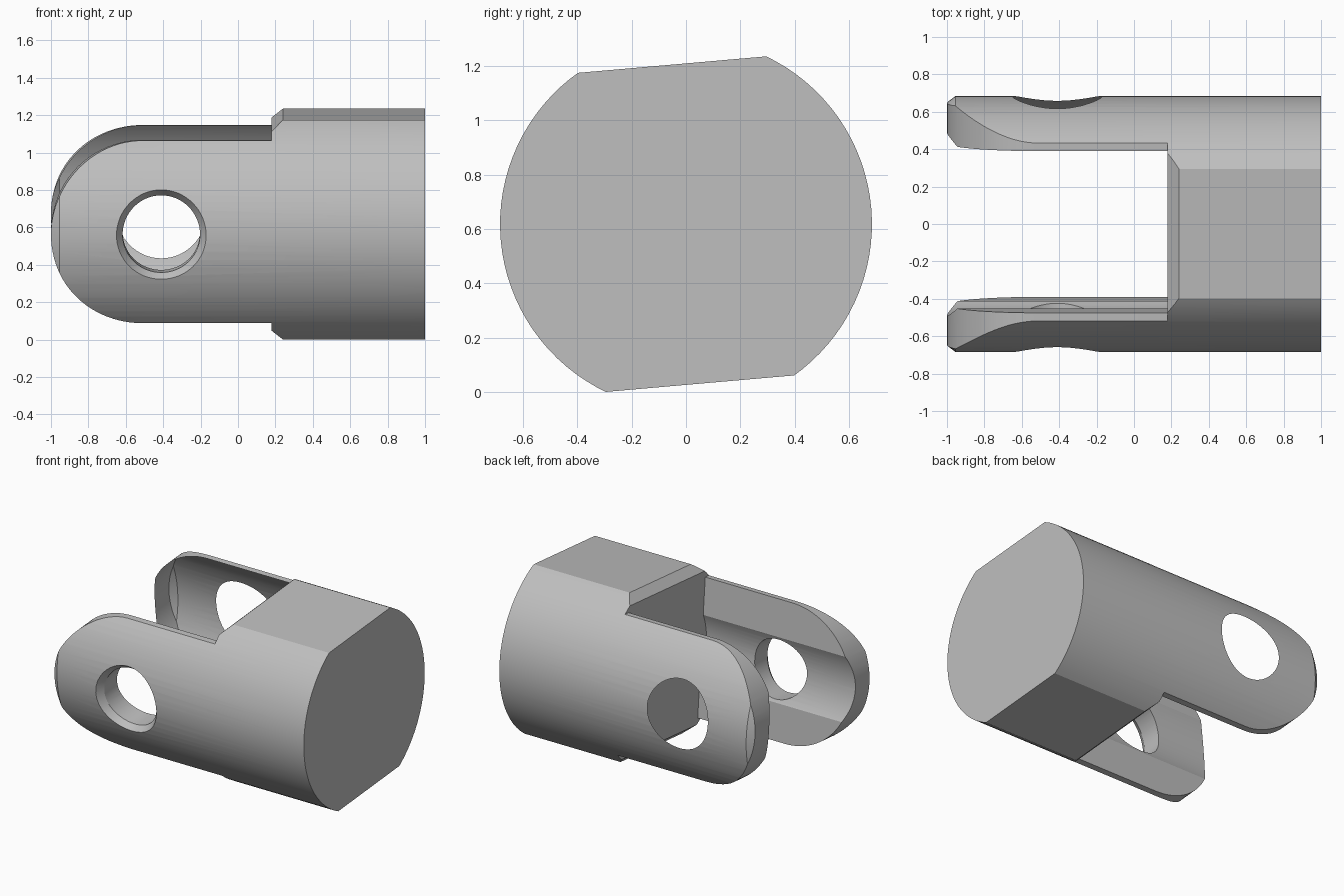
import bpy, bmesh
from math import sin, cos, pi, sqrt, radians
from mathutils import Matrix

if "Cube" in bpy.data.objects:
    bpy.data.objects.remove(bpy.data.objects["Cube"])

RADIUS = 0.684       # turned bar
ARM_HALF = 0.49      # half height of the fork arms
SLOT_END = 0.18      # floor of the fork slot
SEGMENTS = 96

steel = bpy.data.materials.new("grey_steel")
steel.use_nodes = True
colour = (0.52, 0.52, 0.52, 1)
steel.diffuse_color = colour
steel.node_tree.nodes["Principled BSDF"].inputs["Base Color"].default_value = colour


def loft(name, rings):
    """Closed solid through a row of rings with equal point counts."""
    bm = bmesh.new()
    loops = [[bm.verts.new(p) for p in ring] for ring in rings]
    n = len(loops[0])
    for a, b in zip(loops, loops[1:]):
        for i in range(n):
            j = (i + 1) % n
            bm.faces.new((a[i], a[j], b[j], b[i]))
    bm.faces.new(loops[0])
    bm.faces.new(loops[-1])
    bmesh.ops.recalc_face_normals(bm, faces=bm.faces)
    mesh = bpy.data.meshes.new(name)
    bm.to_mesh(mesh)
    bm.free()
    mesh.materials.append(steel)
    obj = bpy.data.objects.new(name, mesh)
    bpy.context.collection.objects.link(obj)
    return obj


def x_ring(x, r):
    return [(x, r * cos(2 * pi * i / SEGMENTS), r * sin(2 * pi * i / SEGMENTS))
            for i in range(SEGMENTS)]


def pin_ring(r, offset, side):
    """Ring around the pin axis that follows the bar surface at an offset."""
    ring = []
    for i in range(64):
        a = 2 * pi * i / 64
        z = r * sin(a)
        ring.append((-0.41 + r * cos(a), side * (sqrt(RADIUS ** 2 - z * z) + offset), z))
    return ring


# Turned bar with a chamfered tip
body = loft("fork_end", [x_ring(-1, 0.65), x_ring(-0.955, RADIUS), x_ring(1, RADIUS)])

# Side outline: flats, chamfered shoulder and rounded arm tips
upper = [(1.2, 0.589), (0.24, 0.589), (SLOT_END, 0.535), (SLOT_END, ARM_HALF)]
upper += [(-0.51 - ARM_HALF * sin(t * pi / 48), ARM_HALF * cos(t * pi / 48)) for t in range(24)]
outline = upper + [(-1, 0)] + [(x, -z) for x, z in reversed(upper)]
side_outline = loft("outline_cutter", [[(x, y, z) for x, z in outline] for y in (-1, 1)])

# Slot between the arms, and the round bore that hollows them
slot = loft("slot_cutter", [[(x, y, z) for y, z in
                             ((-0.434, -1), (0.434, -1), (0.434, 1), (-0.434, 1))]
                            for x in (-1.2, SLOT_END)])
bore = loft("bore_cutter", [x_ring(-1.2, 0.49), x_ring(SLOT_END, 0.49)])

# Pin hole with a chamfered mouth on both sides
hole = loft("pin_hole_cutter", [pin_ring(0.253, 0.02, -1), pin_ring(0.207, -0.05, -1),
                                pin_ring(0.207, -0.05, 1), pin_ring(0.253, 0.02, 1)])

bpy.ops.object.select_all(action="DESELECT")
bpy.context.view_layer.objects.active = body
body.select_set(True)
for cutter, mode in ((side_outline, "INTERSECT"), (slot, "DIFFERENCE"),
                     (bore, "DIFFERENCE"), (hole, "DIFFERENCE")):
    mod = body.modifiers.new(cutter.name, "BOOLEAN")
    mod.operation = mode
    mod.solver = "EXACT"
    mod.object = cutter
    bpy.ops.object.modifier_apply(modifier=mod.name)
    bpy.data.objects.remove(cutter)

# Roll the part slightly about its axis and stand it on the ground
body.data.transform(Matrix.Translation((0, 0, 0.618)) @ Matrix.Rotation(radians(5), 4, "X"))
bpy.ops.object.shade_smooth_by_angle(angle=radians(25))
